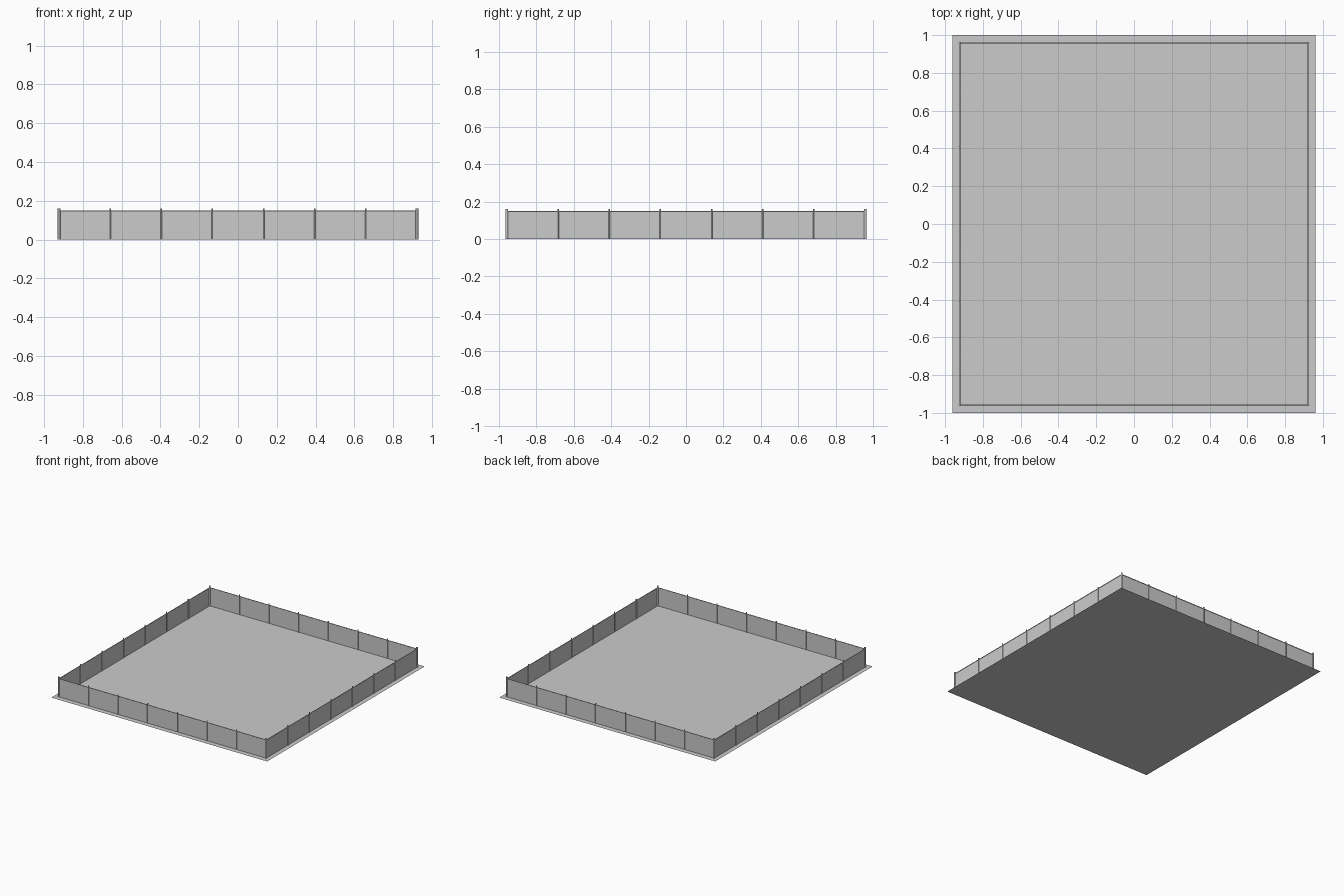
import bpy, bmesh
from mathutils import Matrix, Vector

if "Cube" in bpy.data.objects:
    bpy.data.objects.remove(bpy.data.objects["Cube"])

FX, FY = 0.922, 0.958      # fence centre lines
TOP, POST_TOP = 0.149, 0.16
BAYS = 7


def make(name, build):
    bm = bmesh.new()
    build(bm)
    mesh = bpy.data.meshes.new(name)
    bm.to_mesh(mesh)
    bm.free()
    obj = bpy.data.objects.new(name, mesh)
    bpy.context.collection.objects.link(obj)
    return obj


def quad(bm, pts):
    bm.faces.new([bm.verts.new(p) for p in pts])


def rod(bm, a, b, radius, sides=8):
    a, b = Vector(a), Vector(b)
    d = b - a
    m = Matrix.Translation((a + b) / 2) @ d.to_track_quat('Z', 'Y').to_matrix().to_4x4()
    bmesh.ops.create_cone(bm, cap_ends=True, segments=sides, radius1=radius,
                          radius2=radius, depth=d.length, matrix=m)


corners = [(-FX, -FY), (FX, -FY), (FX, FY), (-FX, FY)]
sides = list(zip(corners, corners[1:] + corners[:1], ("front", "right", "back", "left")))

# Flat ground sheet
make("ground_sheet", lambda bm: quad(bm, [(-0.96, -1, 0), (0.96, -1, 0), (0.96, 1, 0), (-0.96, 1, 0)]))

for (ax, ay), (bx, by), label in sides:
    # Thin fence panel
    make(label + "_fence_panel",
         lambda bm: quad(bm, [(ax, ay, 0), (bx, by, 0), (bx, by, TOP), (ax, ay, TOP)]))

    # Slim top rail
    make(label + "_top_rail",
         lambda bm: rod(bm, (ax, ay, TOP - 0.002), (bx, by, TOP - 0.002), 0.0025))

    # Intermediate posts
    def posts(bm):
        for i in range(1, BAYS):
            t = i / BAYS
            x, y = ax + (bx - ax) * t, ay + (by - ay) * t
            rod(bm, (x, y, 0), (x, y, POST_TOP), 0.004)
    make(label + "_posts", posts)

# Thicker corner posts
def corner_posts(bm):
    for x, y in corners:
        rod(bm, (x, y, 0), (x, y, POST_TOP), 0.007)
make("corner_posts", corner_posts)

# Smooth the round parts only
for obj in bpy.data.objects:
    if "post" in obj.name or "rail" in obj.name:
        for p in obj.data.polygons:
            p.use_smooth = len(p.vertices) == 4
